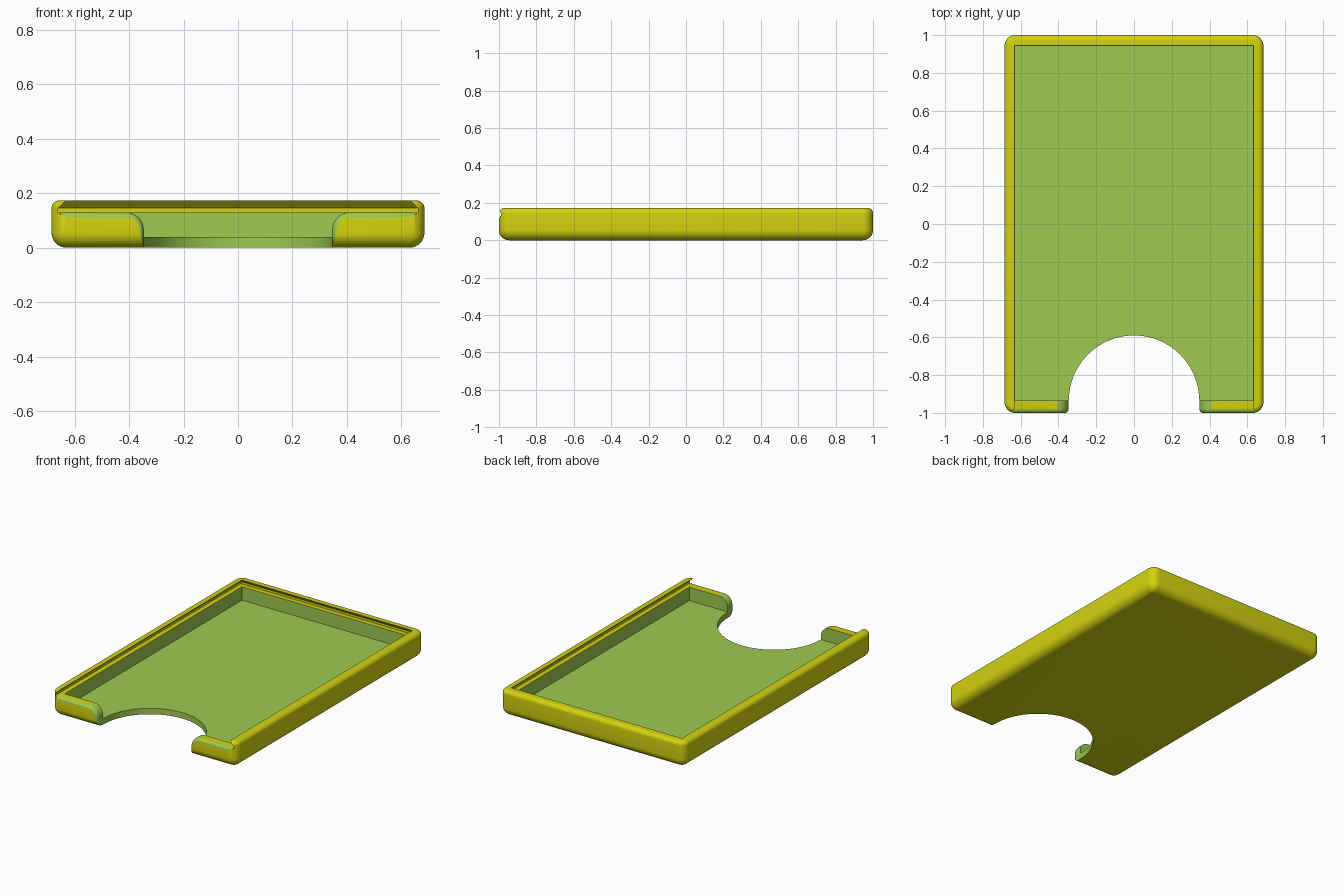
import bpy, bmesh, math

if "Cube" in bpy.data.objects:
    bpy.data.objects.remove(bpy.data.objects["Cube"], do_unlink=True)


def material(name, rgb):
    m = bpy.data.materials.new(name)
    m.use_nodes = True
    m.diffuse_color = (*rgb, 1)
    m.node_tree.nodes["Principled BSDF"].inputs["Base Color"].default_value = (*rgb, 1)
    return m


MATERIALS = [material("yellow", (0.66, 0.645, 0.005)),
             material("leaf_green", (0.337, 0.597, 0.082))]
YELLOW, GREEN = 0, 1


def loft(name, rings, colour):
    """Closed solid through rings that have equal point counts."""
    bm = bmesh.new()
    loops = [[bm.verts.new(p) for p in ring] for ring in rings]
    for a, b in zip(loops, loops[1:]):
        for i in range(len(a)):
            j = (i + 1) % len(a)
            bm.faces.new((a[i], a[j], b[j], b[i]))
    bm.faces.new(loops[0])
    bm.faces.new(loops[-1])
    bmesh.ops.recalc_face_normals(bm, faces=bm.faces)
    for f in bm.faces:
        f.material_index = colour
    mesh = bpy.data.meshes.new(name)
    bm.to_mesh(mesh)
    bm.free()
    for m in MATERIALS:
        mesh.materials.append(m)
    obj = bpy.data.objects.new(name, mesh)
    bpy.context.collection.objects.link(obj)
    return obj


def rect(hx, y0, y1, z):
    return [(-hx, y0, z), (hx, y0, z), (hx, y1, z), (-hx, y1, z)]


HX, HY, TOP = 0.685, 1.0, 0.173
ROUND, TOP_ROUND = 0.055, 0.028
LEDGE, STEPS = 0.13, 8


def rounded_rect(inset, z):
    r = max(ROUND - inset, 0.001)
    cx, cy = HX - inset - r, HY - inset - r
    ring = []
    for k, (sx, sy) in enumerate([(1, 1), (-1, 1), (-1, -1), (1, -1)]):
        for i in range(STEPS + 1):
            a = (k + i / STEPS) * math.pi / 2
            ring.append((sx * cx + r * math.cos(a), sy * cy + r * math.sin(a), z))
    return ring


# Tray body with rounded sides, base and rim
angles = [i / STEPS * math.pi / 2 for i in range(STEPS + 1)]
rings = [rounded_rect(ROUND * (1 - math.sin(a)), ROUND * (1 - math.cos(a))) for a in angles]
rings += [rounded_rect(TOP_ROUND * (1 - math.cos(a)), TOP - TOP_ROUND * (1 - math.sin(a)))
          for a in angles]
tray = loft("tray", rings, YELLOW)

# Dovetail slot for a sliding lid, open at the front
slot = loft("slot_cutter", [rect(0.662, -1.2, 0.975, LEDGE), rect(0.662, -1.2, 0.975, 0.145),
                            rect(0.632, -1.2, 0.945, TOP), rect(0.632, -1.2, 0.945, 0.25)], YELLOW)

# Inner cavity
cavity = loft("cavity_cutter", [rect(0.63, -0.935, 0.943, 0.04),
                                rect(0.63, -0.935, 0.943, 0.14)], GREEN)

# Half-round thumb opening through the floor
circle = [i / 96 * math.tau for i in range(96)]
thumb = loft("thumb_cutter", [[(0.345 * math.cos(a), -0.935 + 0.345 * math.sin(a), z)
                               for a in circle] for z in (-0.1, 0.3)], GREEN)


# Gap in the front wall, with rounded shoulders and a softened front edge
def gap_ring(d, y):
    r, half, top = 0.066, 0.346, LEDGE + 0.0005
    side = [(half + d, -0.1)]
    for a in angles:
        side.append((half + r - (r - d) * math.cos(a), top - r + (r - d) * math.sin(a)))
    side += [(0.655, top - d), (0.655, 0.14)]
    outline = side + [(-x, z) for x, z in reversed(side)]
    return [(x, y, z) for x, z in outline]


EDGE, DEPTH = 0.017, 0.026
rings = [gap_ring(EDGE, -1.1)]
rings += [gap_ring(EDGE * (1 - math.sin(a)), -HY + DEPTH * (1 - math.cos(a))) for a in angles]
rings.append(gap_ring(0, -0.93))
gap = loft("gap_cutter", rings, GREEN)

# Cut each opening from the body
bpy.context.view_layer.objects.active = tray
for cutter in (slot, cavity, thumb, gap):
    cutter.hide_render = True
    mod = tray.modifiers.new(cutter.name, "BOOLEAN")
    mod.operation = "DIFFERENCE"
    mod.solver = "EXACT"
    mod.object = cutter
    bpy.ops.object.modifier_apply(modifier=mod.name)
    bpy.data.objects.remove(cutter, do_unlink=True)

bpy.ops.object.select_all(action="DESELECT")
tray.select_set(True)
bpy.ops.object.shade_smooth_by_angle(angle=math.radians(30))
